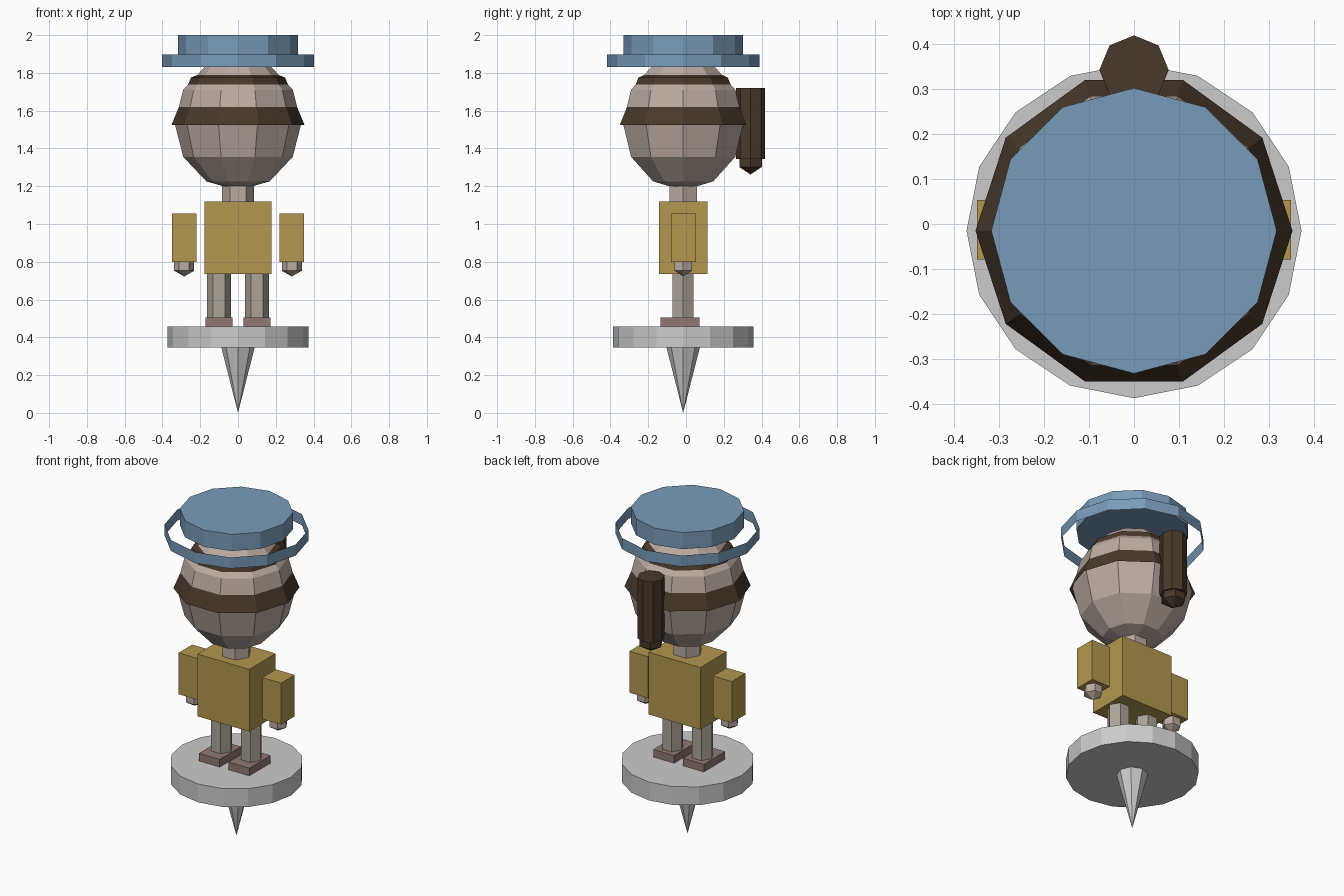
import bpy, bmesh
from math import sin, cos, pi

if "Cube" in bpy.data.objects:
    bpy.data.objects.remove(bpy.data.objects["Cube"])

CY = -0.015  # shared y of the body axis


def material(name, rgb):
    m = bpy.data.materials.new(name)
    m.diffuse_color = (*rgb, 1)
    m.use_nodes = True
    m.node_tree.nodes["Principled BSDF"].inputs["Base Color"].default_value = m.diffuse_color
    return m


skin = material("skin", (0.50, 0.41, 0.36))
cloth = material("yellow_cloth", (0.45, 0.31, 0.08))
hair_brown = material("dark_brown", (0.065, 0.041, 0.024))
hat_blue = material("blue", (0.19, 0.33, 0.49))
leg_tone = material("leg_tone", (0.41, 0.37, 0.31))
shoe = material("shoe", (0.28, 0.19, 0.17))


def finish(bm, name, loc, mat):
    bmesh.ops.recalc_face_normals(bm, faces=bm.faces)
    me = bpy.data.meshes.new(name)
    bm.to_mesh(me)
    bm.free()
    ob = bpy.data.objects.new(name, me)
    ob.location = loc
    if mat:
        me.materials.append(mat)
    bpy.context.collection.objects.link(ob)
    return ob


def lathe(name, profile, sides, loc, mat=None, cap=True):
    """Spin (radius, z) points about z; a corner always sits on the x axis."""
    bm = bmesh.new()
    rings = []
    for r, z in profile:
        n = sides if r > 1e-6 else 1
        rings.append([bm.verts.new((r * cos(2 * pi * i / sides), r * sin(2 * pi * i / sides), z))
                      for i in range(n)])
    for a, b in zip(rings, rings[1:]):
        for i in range(sides):
            j = (i + 1) % sides
            quad = [a[i % len(a)], a[j % len(a)], b[j % len(b)], b[i % len(b)]]
            bm.faces.new(list(dict.fromkeys(quad)))
    if cap:
        for ring in (rings[0], rings[-1]):
            if len(ring) > 1:
                bm.faces.new(ring)
    return finish(bm, name, loc, mat)


def arc(r, h, rings, start=0):
    """Sphere profile from pole to pole; start skips the lower rings."""
    return [(r * sin(pi * k / rings), -h * cos(pi * k / rings)) for k in range(start, rings + 1)]


def box(name, lo, hi, mat):
    bm = bmesh.new()
    bmesh.ops.create_cube(bm, size=1)
    bmesh.ops.scale(bm, vec=[h - l for l, h in zip(lo, hi)], verts=bm.verts)
    return finish(bm, name, [(l + h) / 2 for l, h in zip(lo, hi)], mat)


# Stand: spike and disc
lathe("stand_spike", [(0, 0), (0.088, 0.345)], 8, (0, CY, 0))
lathe("stand_disc", [(0.372, 0.345), (0.372, 0.458)], 16, (0, CY, 0))

# Torso and neck
box("torso", (-0.177, -0.143, 0.735), (0.177, 0.113, 1.118), cloth)
lathe("neck", [(0.085, 1.09), (0.085, 1.22)], 6, (0, CY, 0), skin)

# Paired limbs
for side, s in (("left", 1), ("right", -1)):
    lathe(side + "_leg", [(0.064, 0.49), (0.064, 0.75)], 6, (s * 0.101, CY, 0), leg_tone)
    x = s * 0.101
    box(side + "_foot", (x - 0.071, -0.135, 0.458), (x + 0.071, 0.072, 0.505), shoe)
    x = s * 0.285
    box(side + "_arm", (x - 0.064, -0.079, 0.80), (x + 0.064, 0.053, 1.055), cloth)
    lathe(side + "_hand", arc(0.061, 0.061, 3), 6, (x, CY, 0.783), skin)

# Head, with a flatter open hair dome that partly sinks into it
lathe("head", arc(0.335, 0.355, 6), 10, (0, CY, 1.533), skin)
lathe("hair_cap", arc(0.352, 0.354, 4, start=2), 10, (0, CY, 1.525), hair_brown, cap=False)

# Ponytail with rounded end
lathe("ponytail", [(0.077, 1.345), (0.077, 1.72)], 8, (0, 0.342, 0), hair_brown)
lathe("ponytail_tip", arc(0.08, 0.08, 3), 6, (0, 0.342, 1.342), hair_brown)

# Hat: solid crown and thin open brim band
lathe("hat_crown", [(0.317, 1.898), (0.317, 2.0)], 12, (0, CY, 0), hat_blue)
lathe("hat_brim", [(0.403, 1.83), (0.403, 1.898)], 12, (0, CY, 0), hat_blue, cap=False)
